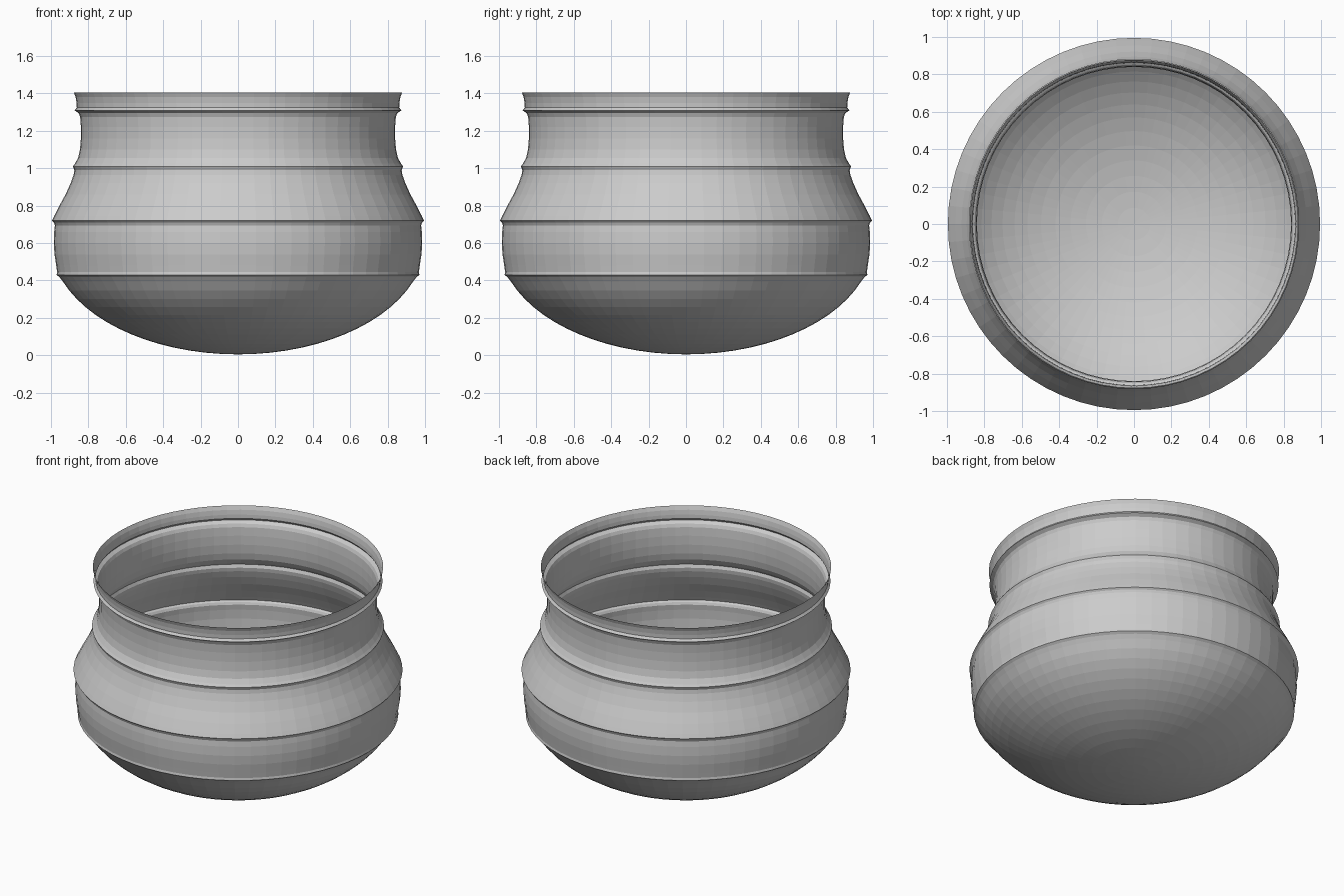
import bpy, bmesh, math

if "Cube" in bpy.data.objects:
    bpy.data.objects.remove(bpy.data.objects["Cube"])

SEGMENTS = 64

# Rounded bowl bottom (elliptical arc), listed as radius, height
profile = [(0.0, 0.005)]
for i in range(1, 15):
    a = math.radians(69.5) * i / 14
    profile.append((math.sin(a), 0.005 + 0.6 * (1 - math.cos(a))))

# Wall with four raised ridges, waist and flared rim
profile += [
    (0.955, 0.418), (0.97, 0.43), (0.967, 0.445), (0.972, 0.48),
    (0.981, 0.54), (0.985, 0.60), (0.983, 0.66), (0.979, 0.695),
    (0.985, 0.71), (0.995, 0.72), (0.983, 0.745), (0.955, 0.80),
    (0.922, 0.86), (0.895, 0.92), (0.879, 0.965), (0.875, 0.99),
    (0.883, 1.01), (0.872, 1.025), (0.855, 1.055), (0.845, 1.10),
    (0.84, 1.16), (0.84, 1.22), (0.844, 1.275), (0.852, 1.295),
    (0.874, 1.31), (0.862, 1.325), (0.863, 1.35), (0.868, 1.38), (0.878, 1.405),
]

# Spin the profile into a thin open shell
bm = bmesh.new()
base = bm.verts.new((0, 0, profile[0][1]))
rings = []
for r, z in profile[1:]:
    rings.append([bm.verts.new((r * math.cos(2 * math.pi * k / SEGMENTS),
                                r * math.sin(2 * math.pi * k / SEGMENTS), z))
                  for k in range(SEGMENTS)])
for k in range(SEGMENTS):
    n = (k + 1) % SEGMENTS
    bm.faces.new((base, rings[0][n], rings[0][k]))
    for lo, hi in zip(rings, rings[1:]):
        bm.faces.new((lo[k], lo[n], hi[n], hi[k]))

mesh = bpy.data.meshes.new("pot")
bm.to_mesh(mesh)
bm.free()
pot = bpy.data.objects.new("pot", mesh)
bpy.context.collection.objects.link(pot)

# Plain grey finish
grey = bpy.data.materials.new("light grey")
grey.diffuse_color = (0.6, 0.6, 0.6, 1)
grey.use_nodes = True
grey.node_tree.nodes["Principled BSDF"].inputs["Base Color"].default_value = grey.diffuse_color
mesh.materials.append(grey)
